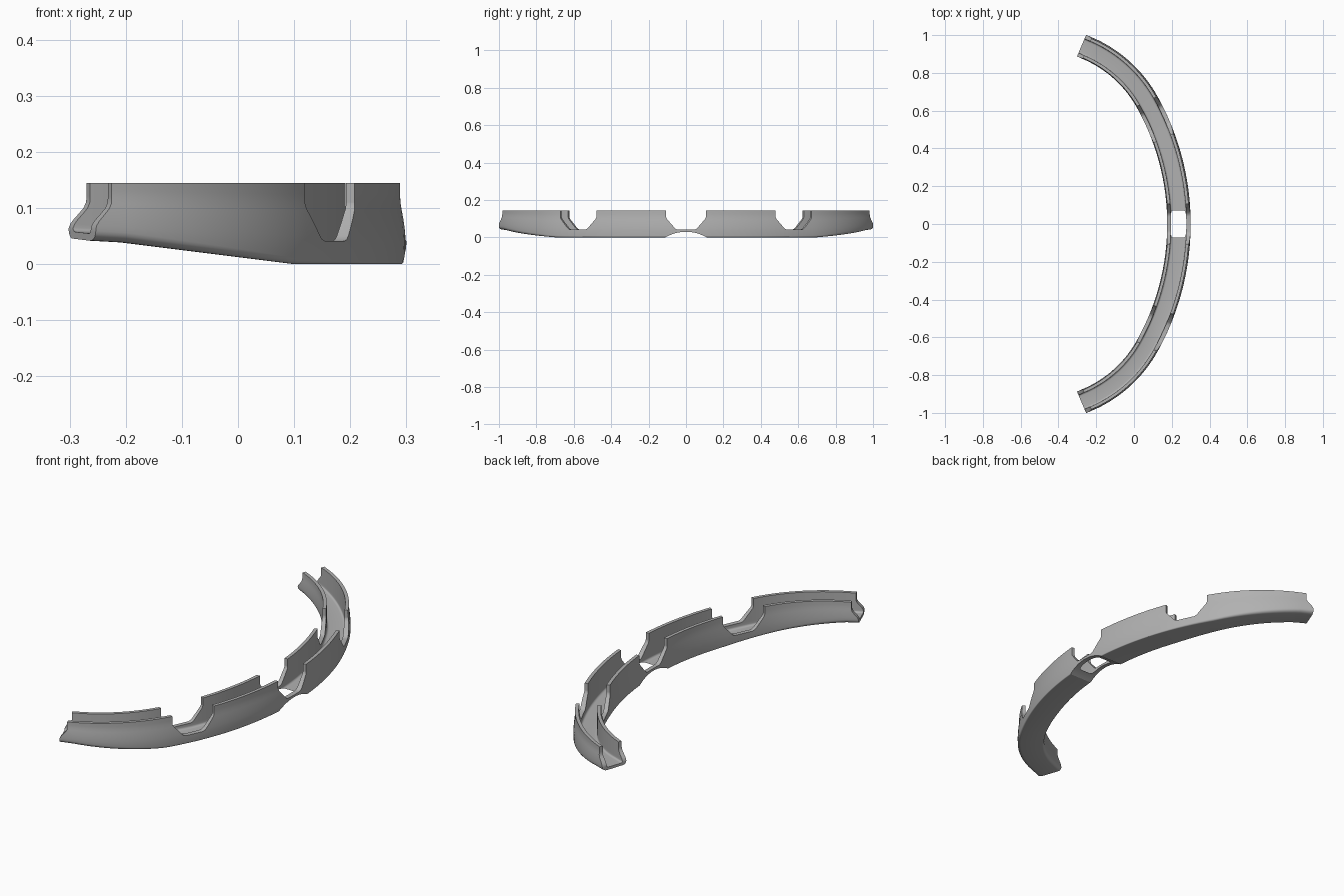
import bpy, bmesh
from math import sin, cos, radians, pi, sqrt
from mathutils import Vector, Matrix

cube = bpy.data.objects.get("Cube")
if cube:
    bpy.data.objects.remove(cube)

TOP = 0.145                      # rim height
X_OUT = 0.293                    # outer rim at the middle
R_MID, R_END = 1.38, 0.711       # outer radii: middle arc, end arcs
A_JOIN, A_END = radians(29.3), radians(67)
WIDTH, WALL, FLOOR = 0.113, 0.016, 0.018
C_MID = Vector((X_OUT - R_MID, 0))
C_END = C_MID + (R_MID - R_END) * Vector((cos(A_JOIN), sin(A_JOIN)))

grey = bpy.data.materials.new("plain_grey")
grey.use_nodes = True
grey.diffuse_color = (0.44, 0.44, 0.44, 1)
grey.node_tree.nodes["Principled BSDF"].inputs["Base Color"].default_value = (0.44, 0.44, 0.44, 1)


def make_object(name, bm):
    bmesh.ops.recalc_face_normals(bm, faces=bm.faces)
    mesh = bpy.data.meshes.new(name)
    bm.to_mesh(mesh)
    bm.free()
    obj = bpy.data.objects.new(name, mesh)
    bpy.context.collection.objects.link(obj)
    return obj


def bulge(z):
    """Slight outward swell low on the walls."""
    return 0.007 * sin(pi * min(1, max(0, (0.115 - z) / 0.16)))


def section(w):
    """U section as (radial offset, height); w runs from middle to end."""
    f = 0.004 + 0.022 * w
    heights = [TOP, 0.125, 0.11, 0.095, 0.08, 0.065, 0.05, 0.038]
    turns = [i * pi / 10 for i in range(6)]
    foot = bulge(f)
    outer = [(bulge(z), z) for z in heights]
    outer += [(foot - f + f * cos(t), f - f * sin(t)) for t in turns]
    inner = [(-WIDTH - u * 0.6, z) for u, z in reversed(outer)]
    g = 0.01
    in_wall = [(-WIDTH + WALL, z) for z in heights]
    in_wall += [(-WIDTH + WALL + g - g * cos(t), FLOOR + g - g * sin(t)) for t in turns]
    out_wall = [(-WIDTH - u, z) for u, z in reversed(in_wall)]
    return outer + inner + in_wall + out_wall


def place(u, h, a, side, last):
    """Put a section point on the arched path, with rising base and flared ends."""
    c, r = (C_MID, R_MID) if a <= A_JOIN else (C_END, R_END)
    p = c + (r + u) * Vector((cos(a), sin(a)))
    base = max(0, (0.1 - p.x) * 0.125)
    z = base + h * (TOP - base) / TOP
    if last:
        t = min(1, max(0, (0.112 - z) / 0.05))
        p += 0.033 * t * t * (3 - 2 * t) * Vector((-sin(a), cos(a)))
    return (p.x, side * p.y, z)


# Channel: the U section swept along the arch
STEPS = 18
angles = [A_JOIN * i / STEPS for i in range(STEPS + 1)]
angles += [A_JOIN + (A_END - A_JOIN) * i / STEPS for i in range(1, STEPS + 1)]
stations = [(a, -1) for a in reversed(angles[1:])] + [(a, 1) for a in angles]
bm = bmesh.new()
rings = []
for a, side in stations:
    w = max(0, (a - 0.3) / (A_END - 0.3))
    rings.append([bm.verts.new(place(u, h, a, side, a == angles[-1])) for u, h in section(w)])
n = len(rings[0])
for r0, r1 in zip(rings, rings[1:]):
    for i in range(n):
        j = (i + 1) % n
        bm.faces.new((r0[i], r0[j], r1[j], r1[i]))
# Ends: strips joining the outer skin to the inner skin
for ring in (rings[0], rings[-1]):
    half = n // 2
    for i in range(half - 1):
        bm.faces.new((ring[i], ring[i + 1], ring[n - 2 - i], ring[n - 1 - i]))
channel = make_object("curved_channel", bm)
channel.data.materials.append(grey)


def cutter(name, outline, angle):
    """Prism with a (tangent, height) outline, run radially across the channel."""
    bm = bmesh.new()
    lo, hi = R_MID - 0.17, R_MID + 0.06
    a, b = [[bm.verts.new((r, t, z)) for t, z in outline] for r in (lo, hi)]
    bm.faces.new(a)
    bm.faces.new(b)
    for i in range(len(a)):
        j = (i + 1) % len(a)
        bm.faces.new((a[i], a[j], b[j], b[i]))
    m = Matrix.Translation((C_MID.x, 0, 0)) @ Matrix.Rotation(angle, 4, 'Z')
    bmesh.ops.transform(bm, matrix=m, verts=bm.verts)
    obj = make_object(name, bm)
    obj.hide_render = True
    obj.hide_set(True)
    mod = channel.modifiers.new(name, 'BOOLEAN')
    mod.operation = 'DIFFERENCE'
    mod.solver = 'EXACT'
    mod.object = obj
    return obj


# Three notches in both walls
half_notch = [(0.106, 0.2), (0.106, 0.108), (0.102, 0.098), (0.06, 0.05), (0.052, 0.044), (0.042, 0.041)]
notch = half_notch + [(-t, z) for t, z in reversed(half_notch)]
cutters = [cutter("notch_cutter", notch, radians(a)) for a in (-24.7, 0, 24.7)]

# Shallow arch under the middle, opening the floor
R_ARCH = 0.217
arch = []
for i in range(25):
    t = -0.13 + 0.26 * i / 24
    arch.append((t, 0.03 - R_ARCH + sqrt(R_ARCH ** 2 - t ** 2)))
arch += [(0.13, -0.1), (-0.13, -0.1)]
cutters.append(cutter("arch_cutter", arch, 0))

# Apply the cuts, then remove the cutters
bpy.context.view_layer.update()
result = bpy.data.meshes.new_from_object(channel.evaluated_get(bpy.context.evaluated_depsgraph_get()))
channel.modifiers.clear()
channel.data = result
for c in cutters:
    bpy.data.objects.remove(c)

bpy.ops.object.select_all(action='DESELECT')
channel.select_set(True)
bpy.context.view_layer.objects.active = channel
bpy.ops.object.shade_smooth_by_angle(angle=radians(30))
